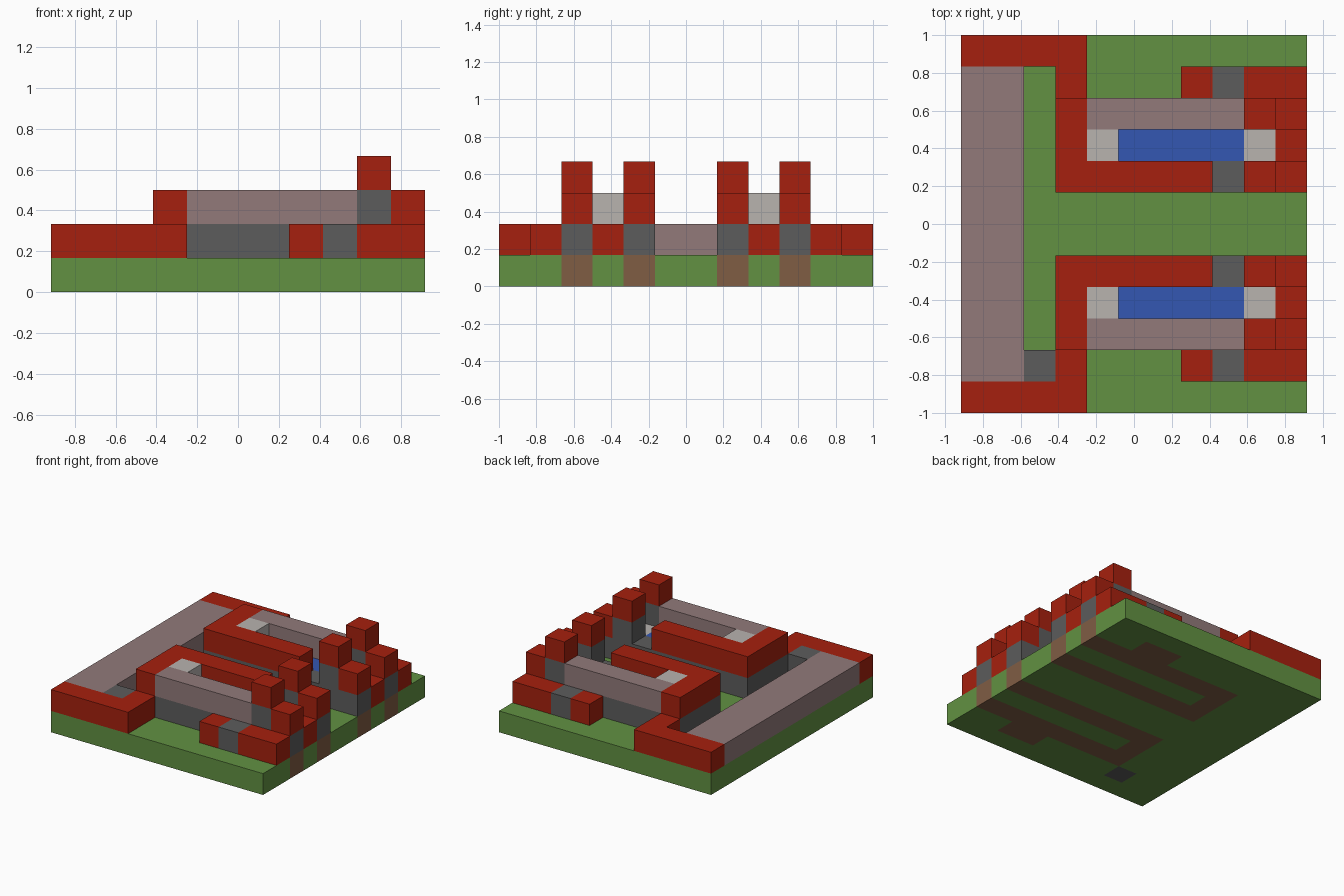
import bpy, bmesh
from mathutils import Vector

cube = bpy.data.objects.get("Cube")
if cube:
    bpy.data.objects.remove(cube)

CELL = 1 / 6          # edge of one building block
NX, NY = 11, 12       # blocks along the width and depth


def material(name, rgb):
    """Flat material from an 8-bit display colour."""
    lin = [((c / 255 + 0.055) / 1.055) ** 2.4 for c in rgb]
    m = bpy.data.materials.new(name)
    m.use_nodes = True
    m.diffuse_color = (*lin, 1)
    m.node_tree.nodes["Principled BSDF"].inputs["Base Color"].default_value = (*lin, 1)
    return m


RED = material("brick red", (166, 32, 14))
GREEN = material("grass green", (98, 145, 66))
GRAY = material("stone gray", (92, 92, 92))
MAUVE = material("dusty mauve", (146, 122, 122))
LIGHT = material("pale gray", (184, 179, 175))
BLUE = material("water blue", (52, 87, 178))
BROWN = material("earth brown", (128, 93, 68))


def to_world(x, y, z):
    return Vector(((x - NX / 2) * CELL, (y - NY / 2) * CELL, z * CELL))


def add_box(bm, xs, ys, zs):
    lo, hi = to_world(xs[0], ys[0], zs[0]), to_world(xs[1], ys[1], zs[1])
    verts = bmesh.ops.create_cube(bm, size=1)["verts"]
    bmesh.ops.scale(bm, vec=hi - lo, verts=verts)
    bmesh.ops.translate(bm, vec=(lo + hi) / 2, verts=verts)


def finish(name, bm, mats):
    mesh = bpy.data.meshes.new(name)
    bm.to_mesh(mesh)
    bm.free()
    for m in mats:
        mesh.materials.append(m)
    obj = bpy.data.objects.new(name, mesh)
    bpy.context.collection.objects.link(obj)


def block(name, mat, xs, ys, zs):
    bm = bmesh.new()
    add_box(bm, xs, ys, zs)
    finish(name, bm, [mat])


def pair(name, mat, xs, ys, zs):
    """One block in the front half and its mirror in the back half."""
    block("front_" + name, mat, xs, ys, zs)
    block("back_" + name, mat, xs, (NY - ys[1], NY - ys[0]), zs)


# Ground slab, cut into cells so foundations can be coloured by position
def ground_colour(x, y):
    if (x, y) == (2, 1):
        return 2
    y = min(y, NY - 1 - y)
    wall = x >= 3 and y in (2, 4)
    end = x == 3 and y == 3
    porch = x in (7, 8) and y == 1
    return 1 if wall or end or porch else 0


bm = bmesh.new()
add_box(bm, (0, NX), (0, NY), (0, 1))
for axis, count in ((0, NX), (1, NY)):
    for i in range(1, count):
        cut = to_world(i, i, 0)
        normal = [0, 0, 0]
        normal[axis] = 1
        bmesh.ops.bisect_plane(bm, geom=bm.verts[:] + bm.edges[:] + bm.faces[:],
                               plane_co=cut, plane_no=normal)
bm.normal_update()
for f in bm.faces:
    c = f.calc_center_median() - f.normal * CELL / 2
    f.material_index = ground_colour(int(c.x / CELL + NX / 2), int(c.y / CELL + NY / 2))
finish("ground_slab", bm, [GREEN, BROWN, GRAY])

# Outer wall
block("outer_wall", MAUVE, (0, 2), (1, 11), (1, 2))
block("corner_stone", GRAY, (2, 3), (1, 2), (1, 2))
pair("outer_wall_end", RED, (0, 4), (0, 1), (1, 2))
pair("outer_wall_return", RED, (3, 4), (1, 2), (1, 2))

# Channel buildings: stone lower course
pair("outer_stone_course", GRAY, (3, 11), (2, 3), (1, 2))
pair("inner_stone_course", GRAY, (3, 11), (4, 5), (1, 2))
pair("end_stone_course", GRAY, (3, 4), (3, 4), (1, 2))

# Upper course
pair("end_wall", RED, (3, 4), (2, 5), (2, 3))
pair("inner_wall", RED, (4, 8), (4, 5), (2, 3))
pair("outer_wall_top", MAUVE, (4, 9), (2, 3), (2, 3))

# Gate towers and their lower buttresses
for side, y in (("outer", 2), ("inner", 4)):
    ys = (y, y + 1)
    pair(side + "_tower", GRAY, (9, 10), ys, (2, 3))
    pair(side + "_tower_cap", RED, (9, 10), ys, (3, 4))
    pair(side + "_buttress", RED, (10, 11), ys, (2, 3))

# Channel with water, ends and front step
pair("channel_head", LIGHT, (4, 5), (3, 4), (1, 3))
pair("channel_water", BLUE, (5, 9), (3, 4), (1, 2))
pair("channel_sill", LIGHT, (9, 10), (3, 4), (1, 2))
pair("channel_step", RED, (10, 11), (3, 4), (1, 2))

# Low side porch
pair("porch_end", RED, (7, 8), (1, 2), (1, 2))
pair("porch_stone", GRAY, (8, 9), (1, 2), (1, 2))
pair("porch_wall", RED, (9, 11), (1, 2), (1, 2))
